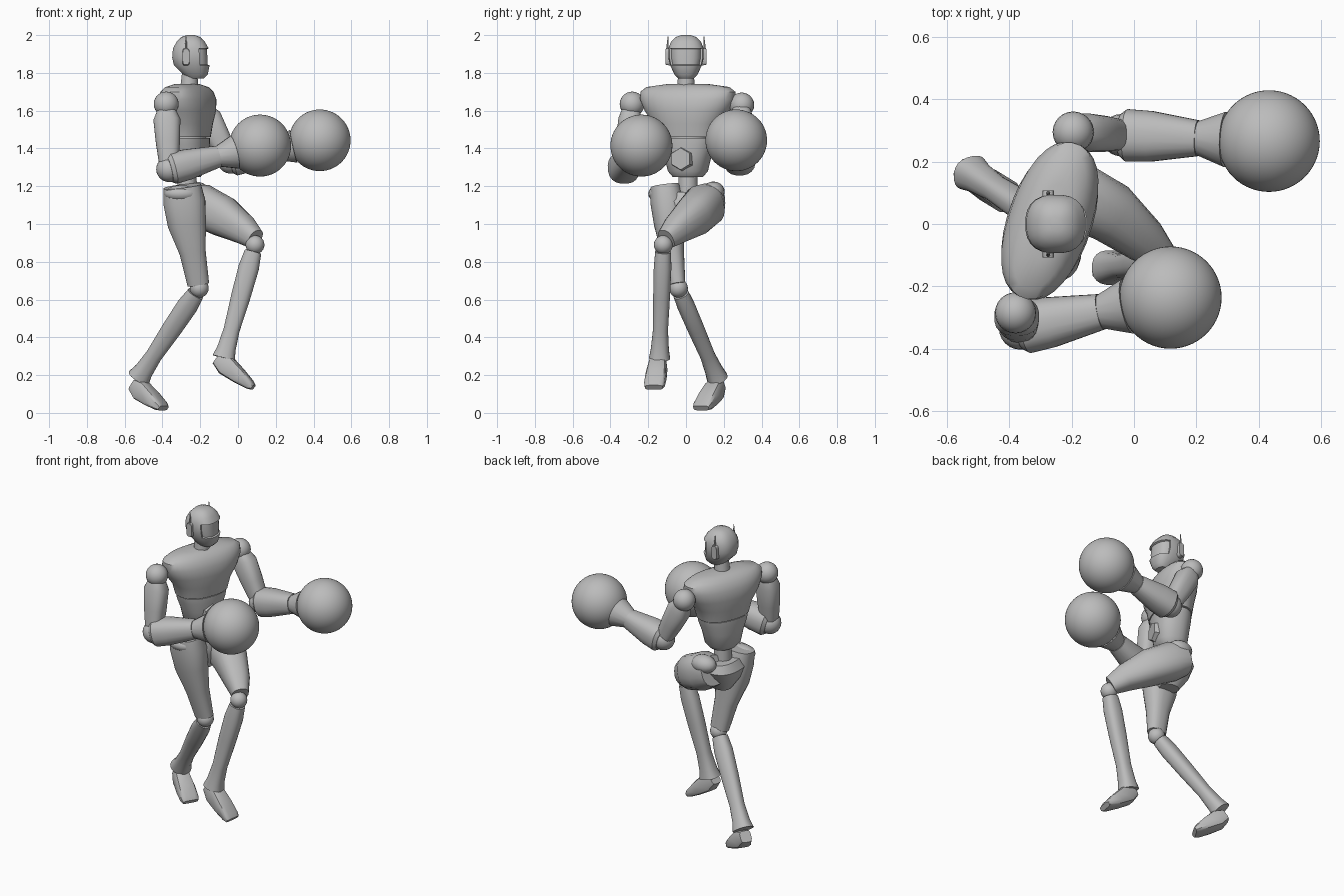
import bpy, bmesh, math
from mathutils import Vector, Matrix

cube = bpy.data.objects.get("Cube")
if cube:
    bpy.data.objects.remove(cube, do_unlink=True)

grey = bpy.data.materials.new("plain grey")
grey.use_nodes = True
colour = (.5, .5, .5, 1)
grey.diffuse_color = colour
grey.node_tree.nodes["Principled BSDF"].inputs["Base Color"].default_value = colour

parts = []
FORWARD, SIDE, UP = Vector((1, 0, 0)), Vector((0, 1, 0)), Vector((0, 0, 1))


def finish(name, bm):
    """Turn a bmesh into a grey object."""
    bmesh.ops.recalc_face_normals(bm, faces=bm.faces)
    mesh = bpy.data.meshes.new(name)
    bm.to_mesh(mesh)
    bm.free()
    mesh.materials.append(grey)
    obj = bpy.data.objects.new(name, mesh)
    bpy.context.collection.objects.link(obj)
    parts.append(obj)
    return obj


def loft_mesh(rings, ref, power=2, sides=20, axis=None):
    """Skin superellipse rings (x, y, z, radius along ref, radius across)."""
    bm = bmesh.new()
    centres = [Vector(r[:3]) for r in rings]
    loops = []
    for i, (centre, ring) in enumerate(zip(centres, rings)):
        ahead = centres[min(i + 1, len(rings) - 1)]
        behind = centres[max(i - 1, 0)]
        along = axis or (ahead - behind).normalized()
        u = (ref - along * ref.dot(along)).normalized()
        v = along.cross(u)
        loop = []
        for k in range(sides):
            angle = math.tau * (k + .5) / sides
            c, s = math.cos(angle), math.sin(angle)
            cu = math.copysign(abs(c) ** (2 / power), c)
            sv = math.copysign(abs(s) ** (2 / power), s)
            loop.append(bm.verts.new(centre + u * cu * ring[3] + v * sv * ring[4]))
        loops.append(loop)
    for low, high in zip(loops, loops[1:]):
        for k in range(sides):
            n = (k + 1) % sides
            bm.faces.new((low[k], low[n], high[n], high[k]))
    bm.faces.new(loops[0][::-1])
    bm.faces.new(loops[-1])
    return bm


def loft(name, rings, ref=FORWARD, **options):
    return finish(name, loft_mesh(rings, ref, **options))


def ball(name, centre, size, detail=20):
    bm = bmesh.new()
    bmesh.ops.create_uvsphere(bm, u_segments=detail * 2, v_segments=detail, radius=1)
    scale = size if isinstance(size, tuple) else (size, size, size)
    bmesh.ops.scale(bm, vec=scale, verts=bm.verts)
    bmesh.ops.translate(bm, vec=centre, verts=bm.verts)
    return finish(name, bm)


def rod(name, start, end, r1, r2=None, sides=16):
    r2 = r1 if r2 is None else r2
    ref = SIDE if abs((Vector(end) - Vector(start)).normalized().x) > .8 else FORWARD
    return loft(name, [(*start, r1, r1), (*end, r2, r2)], ref, sides=sides)


# Head, with the visor sunk into the face
head = loft_mesh([
    (-.225, 0, 1.77, .045, .04), (-.225, 0, 1.79, .065, .06),
    (-.245, 0, 1.84, .095, .085), (-.25, 0, 1.88, .099, .094),
    (-.25, 0, 1.93, .095, .094), (-.25, 0, 1.965, .075, .08),
    (-.25, 0, 1.99, .05, .055), (-.25, 0, 2, .02, .025)],
    FORWARD, power=2.5, sides=24, axis=UP)
bmesh.ops.recalc_face_normals(head, faces=head.faces)
visor = [f for f in head.faces
         if f.normal.x > .35 and 1.84 < f.calc_center_median().z < 1.93]
bmesh.ops.inset_region(head, faces=visor, thickness=.004, depth=-.01)
finish("head", head)
rod("neck", (-.26, 0, 1.69), (-.255, 0, 1.8), .05, .042)

# Ear pads and antennas
for label, s in (("left", 1), ("right", -1)):
    loft(label + "_ear_pad", [(-.275, s * .08, 1.885, .02, .047),
                              (-.275, s * .108, 1.885, .018, .042)], power=4)
    rod(label + "_antenna", (-.275, s * .1, 1.91), (-.275, s * .095, 1.993), .008, .002, 8)

# Torso turned toward its right side
turn = Matrix.Rotation(math.radians(-19), 3, "Z")
chest_front = turn @ FORWARD


def torso_ring(z, depth, width, shift=0):
    centre = Vector((-.27, .01, z)) + chest_front * shift
    return (*centre, depth, width)


loft("chest", [torso_ring(*r) for r in (
    (1.46, .115, .165), (1.53, .125, .185), (1.6, .135, .235), (1.66, .13, .262),
    (1.7, .11, .262), (1.725, .085, .23), (1.74, .055, .12))],
    chest_front, power=2.3, sides=32, axis=UP)
loft("abdomen", [torso_ring(*r) for r in (
    (1.25, .07, .08), (1.28, .095, .105), (1.36, .105, .125),
    (1.42, .112, .15), (1.455, .112, .158))],
    chest_front, power=2.3, sides=32, axis=UP)
rod("chest_seam", torso_ring(1.45, 0, 0)[:3], torso_ring(1.47, 0, 0)[:3], .1)
plate_at = Vector(torso_ring(1.345, 0, 0, .09)[:3])
rod("belly_plate", plate_at, plate_at + chest_front * .028, .066, .058, 6)
rod("waist", (-.27, .01, 1.12), (-.27, .01, 1.28), .055, .05)

# Pelvis and hip pads
loft("pelvis", [(-.26, .01, .98, .06, .05), (-.27, .01, 1.05, .1, .1),
                (-.28, .01, 1.12, .11, .14), (-.28, .01, 1.17, .08, .12)],
     power=2.4, axis=UP)
ball("left_hip_pad", (-.23, .145, 1.17), (.08, .06, .055), 10)
ball("right_hip_pad", (-.3, -.14, 1.16), (.09, .06, .045), 10)

# Legs: the right one stands, the left one is raised across it
loft("right_thigh", [
    (-.295, -.11, 1.2, .1, .08), (-.285, -.1, 1.12, .112, .09),
    (-.27, -.09, 1, .103, .08), (-.24, -.07, .85, .07, .06),
    (-.21, -.045, .68, .058, .042)], power=2.4)
loft("left_thigh", [
    (-.28, .12, 1.13, .09, .09), (-.2, .1, 1.1, .115, .11),
    (-.08, .04, 1.04, .108, .1), (.03, -.05, .97, .078, .075),
    (.09, -.105, .92, .055, .05)], UP, power=2.4)


def lower_leg(label, knee, ankle, heel, toe):
    """Knee ball, tapering shin with a heel flare, and a wedge foot."""
    knee, ankle, heel, toe = map(Vector, (knee, ankle, heel, toe))
    ball(label + "_knee", knee, .05, 12)
    rings = []
    for t, depth, width in ((.06, .045, .042), (.2, .055, .047), (.45, .052, .045),
                            (.75, .043, .04), (.92, .05, .048), (1, .062, .056)):
        rings.append((*knee.lerp(ankle, t), depth, width))
    loft(label + "_shin", rings, power=2.5)
    foot = []
    for t, height, width in ((0, .035, .035), (.25, .055, .048),
                             (.6, .042, .055), (.9, .026, .055), (1, .015, .048)):
        foot.append((*heel.lerp(toe, t), height, width))
    loft(label + "_foot", foot, UP, power=4, sides=12)


lower_leg("right", (-.205, -.04, .66), (-.525, .165, .185),
          (-.55, .175, .15), (-.395, .08, .025))
lower_leg("left", (.09, -.12, .89), (-.075, -.14, .29),
          (-.11, -.14, .29), (.08, -.17, .135))


# Arms with large round gloves
def arm(label, shoulder, elbow, glove, radius):
    shoulder, elbow, glove = map(Vector, (shoulder, elbow, glove))
    ball(label + "_shoulder", shoulder, .066, 12)
    shell = []
    for t, depth, width in ((.1, .05, .05), (.24, .072, .062),
                            (.6, .064, .058), (.95, .05, .05)):
        shell.append((*shoulder.lerp(elbow, t), depth, width))
    loft(label + "_upper_arm", shell, power=2.6)
    ball(label + "_elbow", elbow, .068, 12)
    reach = (glove - elbow).length
    wrist = 1 - (radius + .07) / reach
    cuff = 1 - (radius - .02) / reach
    forearm = []
    for t, size in ((0, .07), (.04, .085), (.2, .082), (wrist, .058)):
        forearm.append((*elbow.lerp(glove, t), size, size))
    loft(label + "_forearm", forearm, UP, power=2.4)
    rod(label + "_cuff", elbow.lerp(glove, wrist - .03), elbow.lerp(glove, cuff), .05, .09)
    ball(label + "_glove", glove, radius, 28)


arm("right", (-.38, -.285, 1.635), (-.365, -.335, 1.29), (.117, -.236, 1.415), .164)
arm("left", (-.195, .295, 1.63), (-.04, .285, 1.335), (.433, .266, 1.443), .163)

# Smooth shading that keeps hard edges
bpy.ops.object.select_all(action="DESELECT")
for obj in parts:
    obj.select_set(True)
bpy.context.view_layer.objects.active = parts[0]
bpy.ops.object.shade_smooth_by_angle(angle=math.radians(35))
